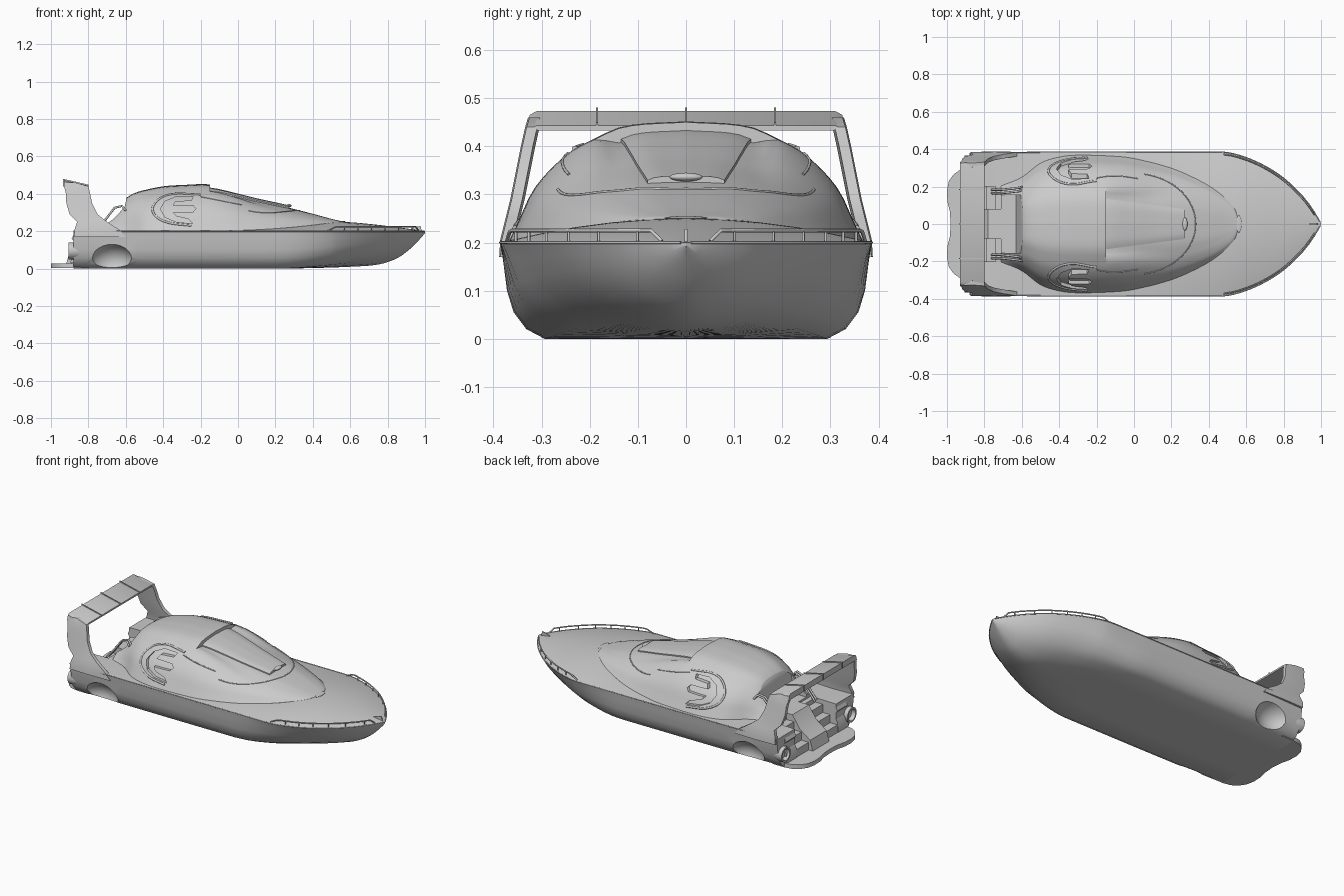
import bpy, bmesh, math

if "Cube" in bpy.data.objects:
    bpy.data.objects.remove(bpy.data.objects["Cube"])


def interp(tab, x):
    """Smooth (hermite) lookup in a list of (x, value)."""
    if x <= tab[0][0]: return tab[0][1]
    if x >= tab[-1][0]: return tab[-1][1]
    n = len(tab)
    slope = lambda i: ((tab[min(i + 1, n - 1)][1] - tab[max(i - 1, 0)][1]) /
                       (tab[min(i + 1, n - 1)][0] - tab[max(i - 1, 0)][0]))
    i = max(k for k in range(n - 1) if tab[k][0] <= x)
    (x0, a), (x1, b) = tab[i], tab[i + 1]
    h = x1 - x0
    t = (x - x0) / h
    return ((2*t**3 - 3*t*t + 1)*a + (t**3 - 2*t*t + t)*h*slope(i)
            + (3*t*t - 2*t**3)*b + (t**3 - t*t)*h*slope(i + 1))


def span(a, b, n): return [a + (b - a)*i/n for i in range(n + 1)]


def ease(t):
    t = min(1, max(0, t))
    return t*t*(3 - 2*t)


def curve_through(pts, n):
    """n smooth points through a short list of 2D points."""
    tabs = [list(enumerate(c)) for c in zip(*pts)]
    return [tuple(interp(t, u) for t in tabs) for u in span(0, len(pts) - 1, n)]


def smooth(ob, angle=35):
    bpy.ops.object.select_all(action='DESELECT')
    ob.select_set(True)
    bpy.context.view_layer.objects.active = ob
    bpy.ops.object.shade_smooth_by_angle(angle=math.radians(angle))
    return ob


def loft(name, rings, angle=35):
    bm = bmesh.new()
    vs = [[bm.verts.new(p) for p in r] for r in rings]
    n = len(rings[0])
    for a, b in zip(vs, vs[1:]):
        for i in range(n):
            bm.faces.new((a[i], a[(i + 1) % n], b[(i + 1) % n], b[i]))
    bm.faces.new(vs[0]); bm.faces.new(vs[-1])
    bmesh.ops.recalc_face_normals(bm, faces=bm.faces)
    me = bpy.data.meshes.new(name)
    bm.to_mesh(me); bm.free()
    ob = bpy.data.objects.new(name, me)
    bpy.context.collection.objects.link(ob)
    return smooth(ob, angle)


def prism_y(name, pts, y0, y1):
    return loft(name, [[(x, y, z) for x, z in pts] for y in (y0, y1)])


def box(name, x0, x1, y0, y1, z0, z1):
    return prism_y(name, [(x0, z0), (x1, z0), (x1, z1), (x0, z1)], y0, y1)


def tube(name, pts, r):
    cu = bpy.data.curves.new(name, 'CURVE')
    cu.dimensions = '3D'; cu.bevel_depth = r; cu.bevel_resolution = 2; cu.use_fill_caps = True
    sp = cu.splines.new('POLY')
    sp.points.add(len(pts) - 1)
    for p, c in zip(sp.points, pts): p.co = (*c, 1)
    ob = bpy.data.objects.new(name, cu)
    bpy.context.collection.objects.link(ob)


def ellipsoid(name, loc, scale):
    bpy.ops.mesh.primitive_uv_sphere_add(segments=32, ring_count=16, location=loc)
    ob = bpy.context.object
    ob.name = name; ob.scale = scale
    return smooth(ob)


def cut(ob, cutter):
    m = ob.modifiers.new('cut', 'BOOLEAN')
    m.operation = 'DIFFERENCE'; m.solver = 'EXACT'; m.object = cutter
    bpy.context.view_layer.update()
    bpy.context.view_layer.objects.active = ob
    bpy.ops.object.modifier_apply(modifier=m.name)
    bpy.data.objects.remove(cutter)
    smooth(ob)


# Shape tables along the boat
WIDTH = [(-.9, .375), (-.6, .383), (0, .385), (.4, .385), (.5, .382), (.6, .355), (.7, .31),
         (.8, .245), (.9, .15), (.96, .07), (1, .002)]
KEEL = [(-.9, 0), (.2, 0), (.4, .003), (.6, .01), (.75, .022), (.85, .055), (.92, .105), (.97, .155), (1, .19)]
CAMBER = [(-.9, .2), (-.5, .21), (0, .225), (.3, .24), (.55, .25), (.8, .228), (1, .2)]
MID = [(0, 0), (.4, 0), (.76, 0), (.86, .1), (.93, .28), (.965, .5), (.985, .8), (1, 1)]
BOW = [(0, 0), (.2, .05), (.42, .17), (.6, .32), (.74, .5), (.85, .68), (.93, .85), (1, 1)]
ROOF = [(-.72, .215), (-.66, .27), (-.6, .345), (-.55, .375), (-.5, .39), (-.4, .41), (-.3, .417), (-.15, .42),
        (0, .388), (.1, .363), (.26, .328), (.4, .293), (.5, .266), (.56, .252)]
CABIN_W = [(-.72, .2), (-.6, .25), (-.5, .325), (-.4, .358), (-.3, .368), (-.1, .362), (0, .35),
           (.2, .298), (.35, .232), (.45, .17), (.52, .105), (.55, .06), (.56, .015)]
DOME = [(0, 1), (.35, .96), (.54, .84), (.68, .72), (.86, .44), (.95, .16), (1, 0)]


def deck_z(x, y): return .2 + (interp(CAMBER, x) - .2)*(1 - min(1, abs(y)/interp(WIDTH, x))**2)


def cabin_z(x, y, inset=0):
    w = interp(CABIN_W, x) - inset
    lift = .03*ease((.25 - x)/.4)                  # roof lift, sunken along the middle ahead of the hood
    p = interp(ROOF, x) + lift - inset
    d = deck_z(x, w)
    z = d + (p - d)*interp(DOME, min(1, abs(y)/w))
    return z - lift*ease((.19 - abs(y))/.05) if x > -.15 else z


# Hull with cambered deck
def hull_ring(x):
    w, k = interp(WIDTH, x), interp(KEEL, x)
    t = ease((x - .2)/.65)
    half = [(x, w*(a + (c - a)*t), k + (b + (d - b)*t)*(.2 - k)) for (a, b), (c, d) in zip(MID, BOW)]
    half += [(x, w*s, deck_z(x, w*s)) for s in (.97, .8, .6, .4, .2, 0)]
    return half + [(x, -y, z) for x, y, z in half[-2:0:-1]]


hull = loft('hull', [hull_ring(x) for x in span(-.88, .5, 24) + span(.52, 1, 24)], 40)
cut(hull, box('well_cutter', -1, -.74, -.2, .2, .035, .4))
for s in (1, -1):
    cut(hull, ellipsoid('scoop_cutter', (-.675, s*.42, .035), (.128, .125, .103)))


# Cabin, with recessed side windows and aft door recess
def cabin_ring(x, inset):
    w = max(.003, interp(CABIN_W, x) - inset)
    ys = [w*math.sin(t*math.pi/2) for t in span(-1, 1, 40)]
    b = deck_z(x, w) - .03
    return [(x, -w, b)] + [(x, y, cabin_z(x, y, inset)) for y in ys] + [(x, w, b)]


xs = span(-.71, -.1501, 24) + span(-.1499, .56, 40)
cabin = loft('cabin', [cabin_ring(x, 0) for x in xs])
loft('side_glazing', [cabin_ring(x, .017) for x in xs if -.5 < x < .1])
WINDOW = [(-.24, .385), (-.33, .385), (-.39, .36), (-.415, .32), (-.39, .275), (-.33, .25), (-.24, .24),
          (-.265, .265), (-.33, .28), (-.35, .3), (-.24, .303), (-.225, .32), (-.24, .337), (-.35, .337),
          (-.335, .36), (-.25, .365)]
for s in (1, -1):
    cut(cabin, prism_y('window_cutter', WINDOW, s*.16, s*.5))
cut(cabin, prism_y('door_cutter', [(-.8, .215), (-.63, .215), (-.57, .5), (-.8, .5)], -.155, .155))


# Trim lines lying on the cabin surface
def on_cabin(x, z, s):
    w = interp(CABIN_W, x)
    y = min(span(w*.4, w, 300), key=lambda v: abs(cabin_z(x, v) - z))
    return (x, s*y, z)


FRAME = [(-.2, .395), (-.33, .4), (-.41, .38), (-.455, .33), (-.44, .28), (-.37, .245), (-.25, .23)]
for s in (1, -1):
    tube('window_frame', [on_cabin(x, z, s) for x, z in curve_through(FRAME, 40)], .006)
    tube('window_seam', [on_cabin(x, .385 - .2*(x + .2), s) for x in span(-.2, .02, 24)], .003)
arc = [(.33*math.cos(a), .27*math.sin(a)) for a in span(-1.4, 1.4, 60)]
tube('windscreen_trim', [(x, y, cabin_z(x, y)) for x, y in arc], .003)


# Raised roof hatch in front of the roof step
def hatch_ring(x):
    w = .135 - .055*(x + .15)/.42
    top = [(x, w*k, cabin_z(x, w*k) + .013*(1 - .5*abs(k)**6)) for k in span(-1, 1, 12)]
    z = top[0][2] - .03
    return [(x, -w, z)] + top + [(x, w, z)]


loft('roof_hatch', [hatch_ring(x) for x in span(-.149, .27, 20)])
ellipsoid('searchlight', (.272, 0, .336), (.014, .034, .009))
ellipsoid('deck_fitting', (.56, 0, .251), (.015, .045, .004))

# Stern arch: two swept legs, a crossbar and ribs
LEG = [(.17, -.875, -.6, .385), (.205, -.875, -.63, .383), (.25, -.86, -.7, .372), (.29, -.9, -.75, .362),
       (.35, -.918, -.78, .35), (.4, -.92, -.79, .34), (.44, -.93, -.8, .331), (.46, -.93, -.87, .325)]
for s in (1, -1):
    loft('arch_leg', [[(a, s*y, z), ((a + b)/2, s*(y + .003), z), (b, s*y, z), (b, s*(y - .022), z),
                       ((a + b)/2, s*(y - .027), z), (a, s*(y - .022), z)] for z, a, b, y in LEG])
loft('arch_crossbar', [[(-.93, y, .473 + d), (-.8, y, .443 + d), (-.8, y, .433), (-.93, y, .437)]
                       for y, d in [(-.325, -.008), (-.31, 0), (.31, 0), (.325, -.008)]])
for y in (-.185, 0, .185):
    prism_y('arch_rib', [(-.935, .48), (-.8, .449), (-.8, .435), (-.935, .438)], y - .002, y + .002)

# Swim platform
half = [(-.8, .3), (-.88, .3), (-.93, .29), (-.965, .265), (-.99, .23), (-1, .18), (-.998, .12), (-.985, .07), (-.98, 0)]
outline = half + [(x, -y) for x, y in half[-2::-1]]
loft('swim_platform', [[(x, y, z) for x, y in outline] for z in (.002, .028)])

# Transom console and boarding steps
prism_y('transom_console', [(-.92, .02), (-.9, .09), (-.83, .14), (-.78, .215), (-.7, .215), (-.7, .02)], -.08, .08)
for s in (1, -1):
    for i, x in enumerate((-.89, -.84, -.79)):
        box('boarding_step', x, -.73, s*.08, s*.2, .02, .075 + .05*i)
    prism_y('stern_fairing', [(-.895, .03), (-.89, .09), (-.865, .13), (-.89, .16), (-.87, .2), (-.8, .2), (-.8, .03)],
            s*.2, s*.3)
    # Jet nozzles at the stern corners
    c = [(math.cos(a), math.sin(a)) for a in span(0, 2*math.pi, 24)[:-1]]
    loft('jet_nozzle', [[(x, s*.32 + r*u, .095 + r*v) for u, v in c]
                        for x, r in ((-.8, .03), (-.87, .045), (-.905, .045), (-.905, .035), (-.86, .03))])
    # Aft handrails
    for dy in (0, .018):
        tube('aft_handrail', [(-.76, s*(.165 + dy), .2), (-.71, s*(.165 + dy), .26), (-.66, s*(.17 + dy), .325),
                              (-.62, s*(.175 + dy), .335), (-.6, s*(.18 + dy), .31)], .006)
    # Rub rail along the deck edge
    tube('rub_rail', [(x, s*interp(WIDTH, x), .2) for x in span(-.88, .995, 60)], .003)
    # Bow rail with posts
    edge = lambda x, z: (x, s*(interp(WIDTH, x) - .012), z)
    tube('bow_rail', [edge(.48, .203), edge(.52, .222)] + [edge(x, .225) for x in span(.54, .95, 24)] + [edge(.965, .203)], .004)
    for x in span(.57, .93, 5):
        tube('rail_post', [edge(x, .198), edge(x, .225)], .003)

# Bow staff
prism_y('bow_staff', [(.9, .205), (.985, .195), (.975, .228), (.95, .222)], -.003, .003)
